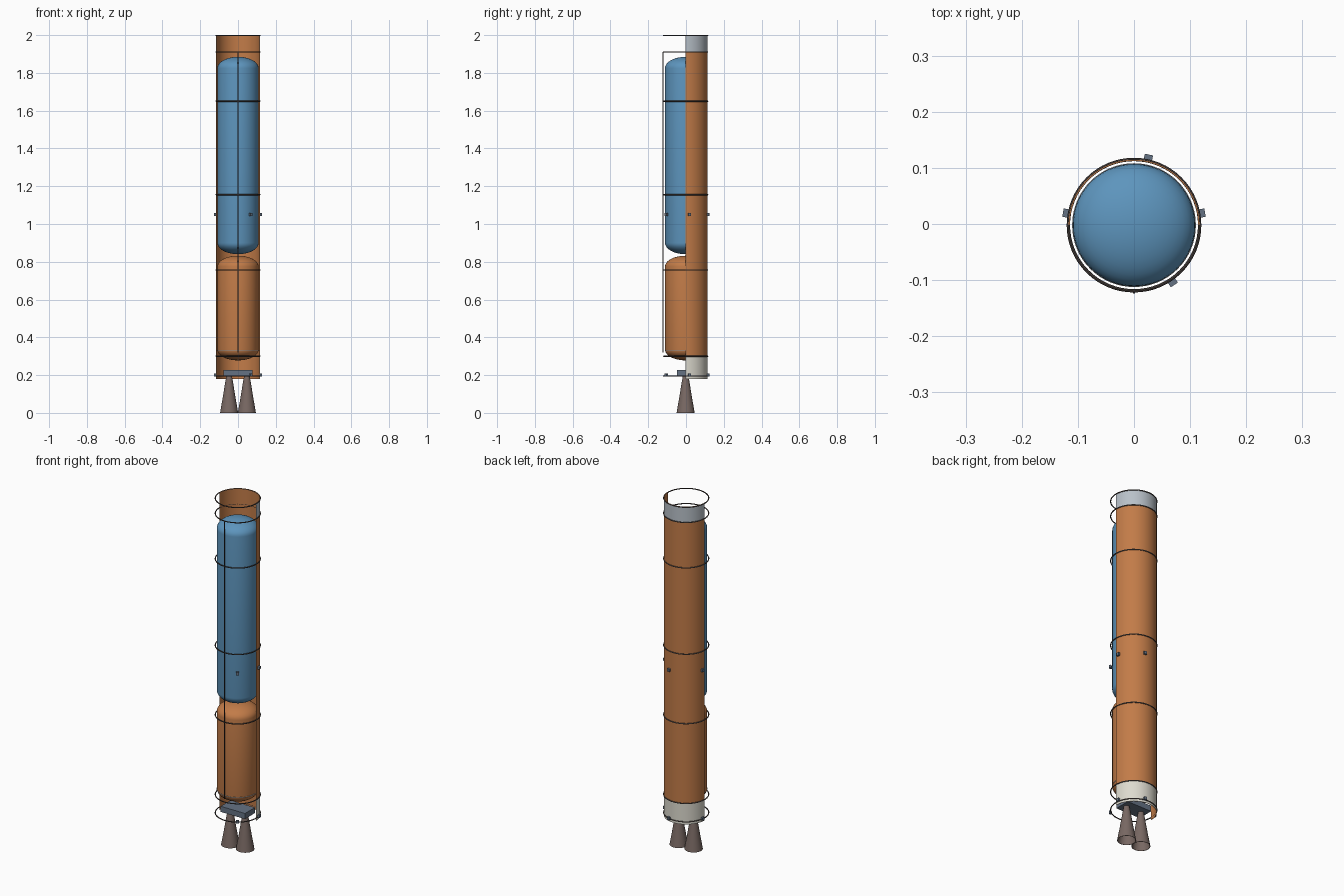
import bpy, bmesh, math
from mathutils import Vector

cube = bpy.data.objects.get("Cube")
if cube:
    bpy.data.objects.remove(cube, do_unlink=True)

CY = -0.002  # y of the stage axis


def material(name, rgb):
    m = bpy.data.materials.new(name)
    m.use_nodes = True
    m.diffuse_color = (*rgb, 1)
    m.node_tree.nodes["Principled BSDF"].inputs["Base Color"].default_value = (*rgb, 1)
    return m


ORANGE = material("orange", (0.54, 0.20, 0.065))
BLUE = material("blue", (0.11, 0.30, 0.51))
GREY = material("light grey", (0.48, 0.53, 0.58))
WHITE = material("off white", (0.72, 0.70, 0.62))
BROWN = material("nozzle brown", (0.19, 0.14, 0.125))
DARK = material("dark ring", (0.075, 0.06, 0.055))
STEEL = material("steel blue", (0.13, 0.17, 0.23))


def finish(name, bm, mats, smooth=True):
    bmesh.ops.recalc_face_normals(bm, faces=bm.faces)
    mesh = bpy.data.meshes.new(name)
    bm.to_mesh(mesh)
    bm.free()
    for m in mats:
        mesh.materials.append(m)
    ob = bpy.data.objects.new(name, mesh)
    bpy.context.collection.objects.link(ob)
    if smooth:
        bpy.ops.object.select_all(action="DESELECT")
        ob.select_set(True)
        bpy.context.view_layer.objects.active = ob
        bpy.ops.object.shade_smooth_by_angle(angle=math.radians(35))
    return ob


def lathe(name, profile, mat, x=0, closed=False, arc=math.tau, steps=64):
    """Spin (radius, z) points about a vertical axis at x."""
    bm = bmesh.new()
    vs = [bm.verts.new((x + r, CY, z)) for r, z in profile]
    pairs = list(zip(vs, vs[1:])) + ([(vs[-1], vs[0])] if closed else [])
    edges = [bm.edges.new(p) for p in pairs]
    bmesh.ops.spin(bm, geom=vs + edges, cent=(x, CY, 0), axis=(0, 0, 1),
                   angle=arc, steps=steps, use_merge=arc == math.tau)
    bmesh.ops.remove_doubles(bm, verts=bm.verts, dist=1e-5)
    return finish(name, bm, [mat])


def box(name, center, size, mat, turn=0):
    bm = bmesh.new()
    bmesh.ops.create_cube(bm, size=1)
    bmesh.ops.scale(bm, vec=size, verts=bm.verts)
    ob = finish(name, bm, [mat], smooth=False)
    ob.location = center
    ob.rotation_euler.z = turn
    return ob


# Propellant tanks: cylinders with flattened domes
def tank(name, z0, z1, dome, mat, r=0.109):
    q = [i * math.pi / 20 for i in range(11)]
    low = [(r * math.sin(a), z0 + dome * (1 - math.cos(a))) for a in q]
    high = [(r * math.cos(a), z1 - dome * (1 - math.sin(a))) for a in q]
    return lathe(name, low + high, mat)


tank("upper_tank", 0.84, 1.885, 0.06, BLUE)
tank("lower_tank", 0.278, 0.832, 0.057, ORANGE)

# Half shell behind the tanks, with coloured bands on its outside only
OUT, INN = 0.1165, 0.1145
shell = lathe("half_shell", [(OUT, 0.18), (OUT, 0.30), (OUT, 1.91), (OUT, 2.0),
                             (INN, 2.0), (INN, 0.18)], ORANGE,
              closed=True, arc=math.pi, steps=40)
shell.data.materials.append(WHITE)
shell.data.materials.append(GREY)
for p in shell.data.polygons:
    out = Vector((p.center.x, p.center.y - CY, 0))
    if out.length > (OUT + INN) / 2 and abs(p.normal.z) < 0.5:
        p.material_index = 1 if p.center.z < 0.30 else 2 if p.center.z > 1.91 else 0


# Hoops round the whole stage
def hoop(name, z, mat, r=0.117, t=0.003):
    ring = [(r + t * math.cos(a), z + t * math.sin(a))
            for a in (i * math.tau / 8 for i in range(8))]
    return lathe(name, ring, mat, closed=True)


for i, z in enumerate((0.195, 0.30, 0.757, 1.155, 1.65, 1.91, 1.997)):
    hoop(f"hoop_{i + 1}", z, DARK)
hoop("lower_tank_seam", 0.332, GREY, r=0.1088, t=0.0015)

# Thin line down the front
box("front_line", (0, CY - 0.12, 1.115), (0.004, 0.004, 1.59), DARK)

# Small thruster boxes at two heights
for level, z in (("lower", 0.20), ("upper", 1.05)):
    for i, deg in enumerate((10, 78, 170, 304)):
        a = math.radians(deg)
        box(f"{level}_thruster_{i + 1}",
            (0.123 * math.cos(a), CY + 0.123 * math.sin(a), z),
            (0.011, 0.015, 0.016), STEEL, a)

# Engine block and two hollow nozzles
box("engine_block", (0, CY, 0.212), (0.154, 0.09, 0.032), STEEL)
for side, x in (("left", 0.047), ("right", -0.047)):
    wall = [(0.014, 0.20), (0.021, 0.16), (0.034, 0.08), (0.048, 0)]
    inner = [(r - 0.002, z) for r, z in reversed(wall)]
    lathe(f"{side}_nozzle", wall + inner, BROWN, x=x, closed=True, steps=40)
